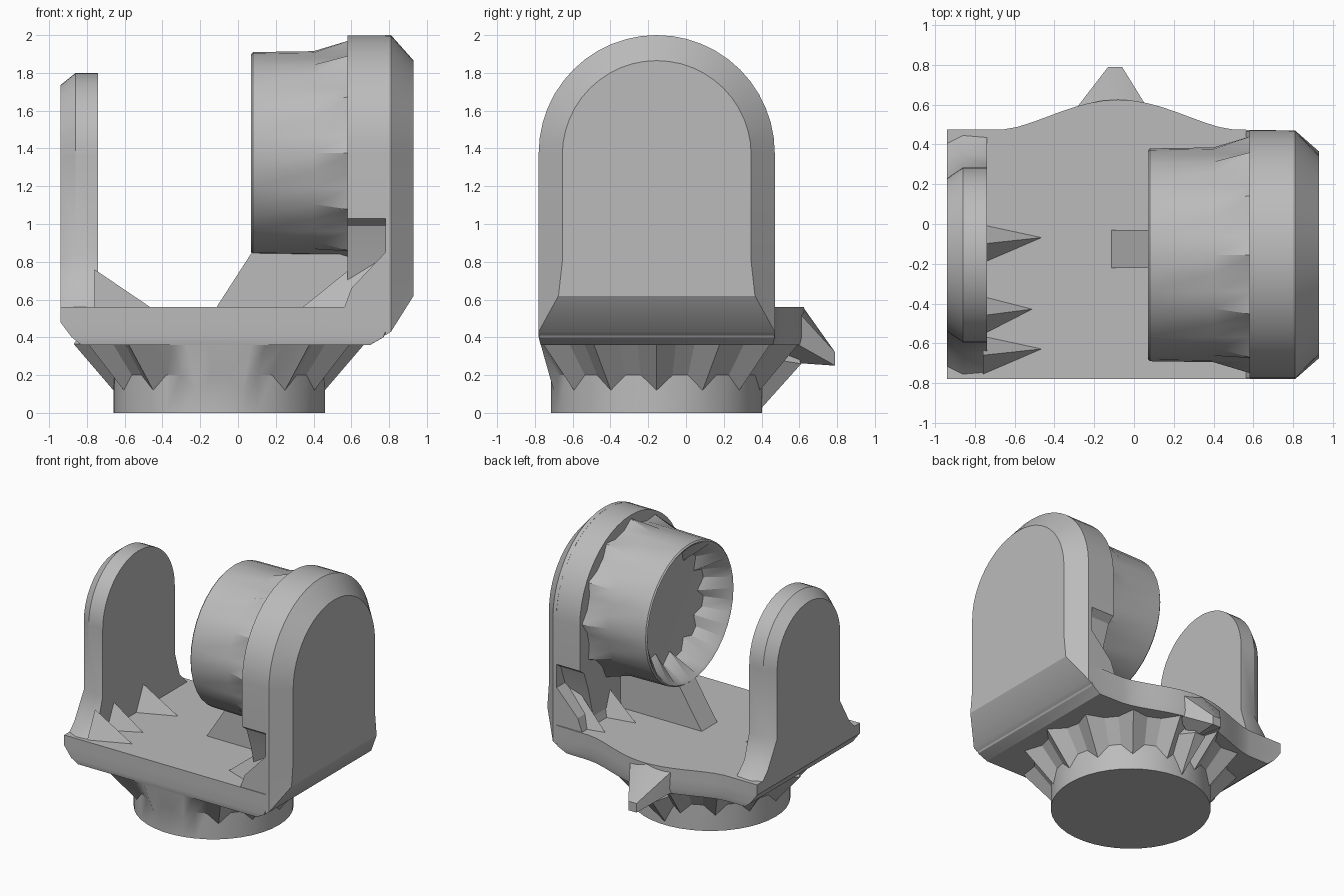
import bpy, bmesh, math

if "Cube" in bpy.data.objects:
    bpy.data.objects.remove(bpy.data.objects["Cube"], do_unlink=True)

CX, CY = -0.1, -0.155      # foot centre, shared depth centre
AXIS_Z = 1.375             # hub height

grey = bpy.data.materials.new("plain grey")
grey.use_nodes = True
grey.diffuse_color = (0.5, 0.5, 0.5, 1)
grey.node_tree.nodes["Principled BSDF"].inputs["Base Color"].default_value = (0.5, 0.5, 0.5, 1)


def finish(name, bm, angle=32):
    """Turn a bmesh into a smooth-by-angle object."""
    bmesh.ops.remove_doubles(bm, verts=bm.verts, dist=0.0005)
    bmesh.ops.recalc_face_normals(bm, faces=bm.faces)
    mesh = bpy.data.meshes.new(name)
    bm.to_mesh(mesh)
    bm.free()
    obj = bpy.data.objects.new(name, mesh)
    bpy.context.collection.objects.link(obj)
    mesh.materials.append(grey)
    bpy.ops.object.select_all(action='DESELECT')
    obj.select_set(True)
    bpy.context.view_layer.objects.active = obj
    bpy.ops.object.shade_smooth_by_angle(angle=math.radians(angle))
    return obj


def loft(name, rings, angle=32):
    """Skin matching closed rings and cap both ends."""
    bm = bmesh.new()
    rows = [[bm.verts.new(p) for p in ring] for ring in rings]
    n = len(rows[0])
    for a, b in zip(rows, rows[1:]):
        for i in range(n):
            j = (i + 1) % n
            bm.faces.new((a[i], a[j], b[j], b[i]))
    bm.faces.new(rows[0])
    bm.faces.new(rows[-1])
    return finish(name, bm, angle)


def hull(name, points):
    """Convex solid around a few points."""
    bm = bmesh.new()
    for p in points:
        bm.verts.new(p)
    out = bmesh.ops.convex_hull(bm, input=bm.verts)
    loose = [v for v in out["geom_interior"] if isinstance(v, bmesh.types.BMVert)]
    bmesh.ops.delete(bm, geom=loose, context='VERTS')
    return finish(name, bm, 20)


def arch(x, r, zc, lower):
    """Round-topped outline across y; lower lists (half width, z) from the bottom up."""
    pts = [(x, CY - w, z) for w, z in lower]
    for i in range(25):
        t = math.pi * (1 - i / 24)
        pts.append((x, CY + r * math.cos(t), zc + r * math.sin(t)))
    return pts + [(x, CY + w, z) for w, z in reversed(lower)]


def spin_ring(x, r, r_odd=None, n=36):
    """Circle around the hub axis; r_odd makes it jagged."""
    pts = []
    for i in range(n):
        t = 2 * math.pi * i / n
        rr = r_odd if r_odd and i % 3 == 0 else r
        pts.append((x, CY + rr * math.cos(t), AXIS_Z + rr * math.sin(t)))
    return pts


def foot_ring(z, r, r_odd=None, z_odd=None, n=42):
    """Circle around the foot axis, held within the front of the deck."""
    pts = []
    for i in range(n):
        t = 2 * math.pi * i / n
        odd = i % 3 == 0
        rr = r_odd if odd and r_odd else r
        zz = z_odd if odd and z_odd else z
        pts.append((CX + rr * math.cos(t), max(-0.77, CY + rr * math.sin(t)), zz))
    return pts


# Round foot with a jagged collar under the deck
loft("foot", [foot_ring(0, 0.56), foot_ring(0.20, 0.56, z_odd=0.12),
              foot_ring(0.365, 0.68, r_odd=0.77), foot_ring(0.42, 0.65, r_odd=0.73)], 25)


# Deck with a bulging back edge, bevelled underside and clipped corners under the tall wall
def deck_ring(z, left, right, inset=0):
    clip = max(right - 0.80, 0.002)
    front, back = -0.78 + inset, 0.47 - inset
    pts = [(left, front, z), (right - clip, front, z), (right, front + clip, z),
           (right, back - clip, z), (right - clip, back, z)]
    for i in range(17):
        t = i / 16
        x = 0.5 - 1.16 * t
        pts.append((x, 0.475 + 0.15 * math.sin(math.pi * t) ** 1.5 - inset, z))
    return pts + [(left, 0.475 - inset, z)]


loft("deck", [deck_ring(0.36, -0.83, 0.70, 0.01), deck_ring(0.40, -0.88, 0.77),
              deck_ring(0.48, -0.94, 0.82), deck_ring(0.56, -0.94, 0.86)], 25)

# Tall wall with a bevelled outer face
loft("tall_wall", [arch(0.78, 0.625, AXIS_Z, [(0.625, 0.41), (0.625, 0.8)]),
                   arch(0.81, 0.625, AXIS_Z, [(0.625, 0.43), (0.625, 0.8)]),
                   arch(0.93, 0.50, AXIS_Z - 0.01, [(0.52, 0.62), (0.50, 0.8)])])

# Thick upper part of the tall wall, stepping in below the hub
boss = [(0.46, 0.62), (0.52, 0.85), (0.57, 0.99), (0.623, 1.03)]
loft("wall_boss", [arch(x, 0.624, AXIS_Z, boss) for x in (0.58, 0.80)])

# Short wall with a spreading base
loft("short_wall", [
    arch(-0.74, 0.44, 1.36, [(0.61, 0.54), (0.50, 0.65), (0.44, 0.84)]),
    arch(-0.86, 0.44, 1.36, [(0.62, 0.54), (0.51, 0.65), (0.44, 0.84)]),
    arch(-0.94, 0.385, 1.35, [(0.62, 0.50), (0.50, 0.62), (0.385, 0.82)])])

# Hollow hub with jagged root and jagged recess
loft("hub", [spin_ring(0.60, 0.54, 0.60), spin_ring(0.40, 0.54),
             spin_ring(0.08, 0.535), spin_ring(0.07, 0.525), spin_ring(0.08, 0.51),
             spin_ring(0.25, 0.42, 0.34), spin_ring(0.255, 0.33)])

# Sloped rib propping the hub
hull("hub_rib", [(x, y, z) for y in (-0.22, -0.03)
                 for x, z in ((-0.12, 0.55), (0.6, 0.55), (0.08, 0.86), (0.6, 0.88))])

# Sloped root of the tall wall
hull("tall_wall_root", [(x, y, z) for y in (-0.775, 0.465)
                        for x, z in ((0.56, 0.55), (0.79, 0.55), (0.60, 0.66), (0.79, 0.86))])


# Jagged fillets where the walls meet the deck
def fillet(name, y, half, wall_x, toe_x, top):
    hull(name, [(wall_x, y - half, 0.55), (wall_x, y + half, 0.55),
                (wall_x, y, top), (toe_x, y + half / 3, 0.55)])


for i, (y, toe) in enumerate(((-0.66, -0.45), (-0.46, -0.5), (-0.1, -0.45))):
    fillet(f"short_wall_fillet_{i + 1}", y, 0.1, -0.76, toe, 0.76)
for i, y in enumerate((-0.64, -0.4, 0.08, 0.33)):
    fillet(f"tall_wall_fillet_{i + 1}", y, 0.13, 0.79, (0.33, 0.42)[i % 2], 0.92)

# Pointed tab hanging from the back edge, with a brace down to the foot
hull("back_tab", [(-0.30, 0.57, 0.55), (0.07, 0.58, 0.55), (-0.1, 0.62, 0.56),
                  (-0.30, 0.56, 0.38), (0.07, 0.56, 0.38), (-0.1, 0.5, 0.27),
                  (-0.13, 0.79, 0.32), (-0.06, 0.79, 0.32),
                  (-0.13, 0.79, 0.25), (-0.06, 0.79, 0.25)])
hull("tab_brace", [(-0.1, 0.395, 0.02), (-0.26, 0.36, 0.3), (0.06, 0.36, 0.3),
                   (-0.14, 0.61, 0.26), (-0.05, 0.61, 0.26), (-0.1, 0.56, 0.38)])
